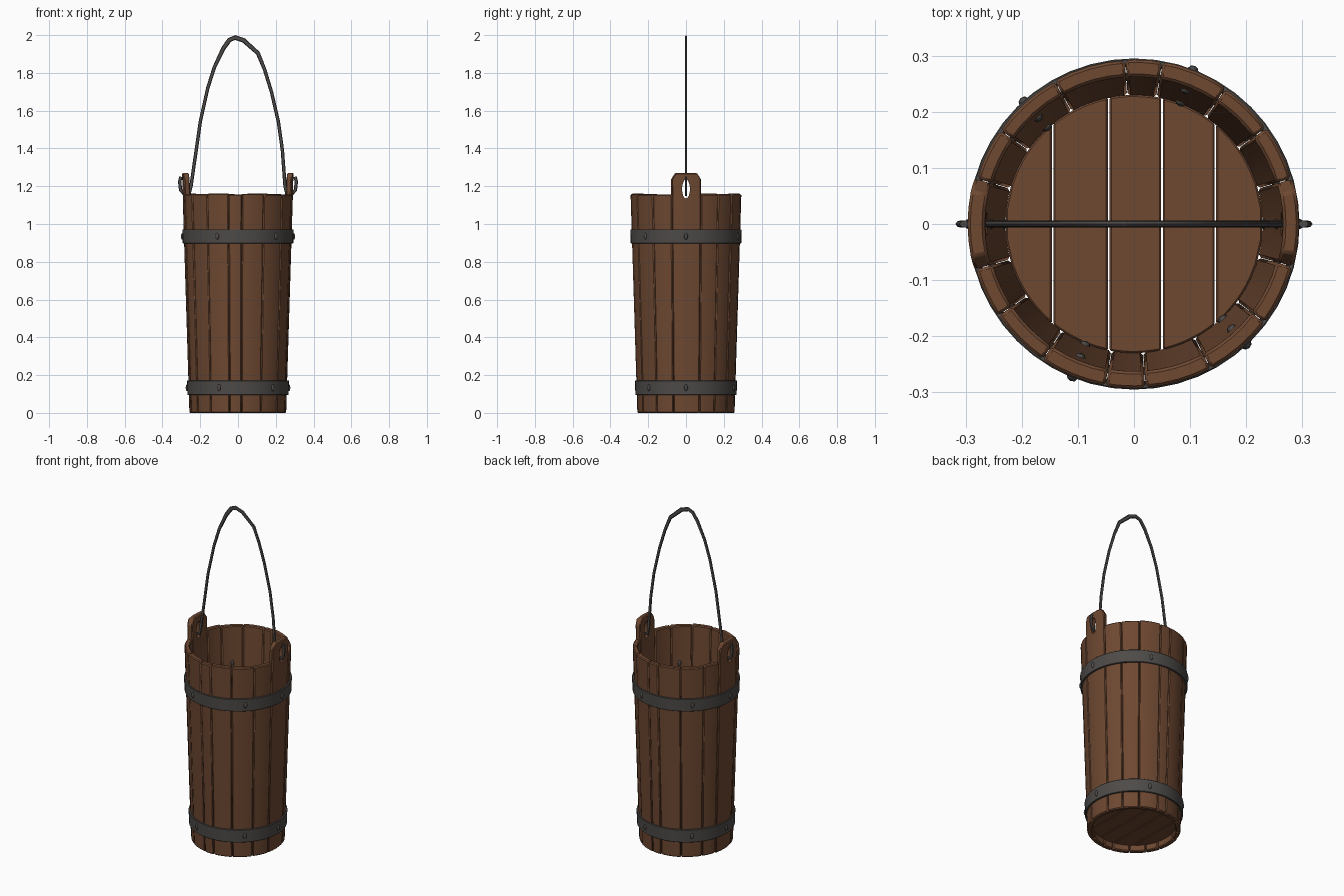
import bpy, bmesh, math, random
from mathutils import Vector

random.seed(4)
if "Cube" in bpy.data.objects:
    bpy.data.objects.remove(bpy.data.objects["Cube"])

RIM = 1.16


def material(name, color):
    m = bpy.data.materials.new(name)
    m.use_nodes = True
    m.diffuse_color = color
    m.node_tree.nodes["Principled BSDF"].inputs["Base Color"].default_value = color
    return m


wood = material("brown wood", (0.155, 0.065, 0.031, 1))
iron = material("dark iron", (0.075, 0.069, 0.065, 1))


def finish(name, bm, mat, smooth=True, bevel=0):
    bmesh.ops.recalc_face_normals(bm, faces=bm.faces[:])
    mesh = bpy.data.meshes.new(name)
    bm.to_mesh(mesh)
    bm.free()
    ob = bpy.data.objects.new(name, mesh)
    bpy.context.collection.objects.link(ob)
    mesh.materials.append(mat)
    if bevel:
        mod = ob.modifiers.new("Bevel", 'BEVEL')
        mod.width, mod.segments, mod.limit_method = bevel, 1, 'ANGLE'
        mod.angle_limit = math.radians(50)
    if smooth:
        bpy.ops.object.select_all(action='DESELECT')
        ob.select_set(True)
        bpy.context.view_layer.objects.active = ob
        bpy.ops.object.shade_smooth_by_angle(angle=math.radians(30))
    return ob


def polar(r, a, z):
    return Vector((r * math.cos(a), r * math.sin(a), z))


def outer(z):
    return 0.256 + 0.031 * z


def inner(z):
    return 0.229 + 0.029 * z


def sweep(bm, sections, closed=False):
    """Skin a row of equal cross-sections."""
    rings = [[bm.verts.new(p) for p in s] for s in sections]
    n = len(rings[0])
    pairs = list(zip(rings, rings[1:]))
    if closed:
        pairs.append((rings[-1], rings[0]))
    for a, b in pairs:
        for i in range(n):
            j = (i + 1) % n
            bm.faces.new((a[i], a[j], b[j], b[i]))
    if not closed:
        bm.faces.new(rings[0])
        bm.faces.new(rings[-1])


def stave(name, start, end, tall=False):
    """One board of the wall; tall ones become the handle lugs."""
    bm = bmesh.new()
    gap, shift = 0.12, random.uniform(-0.002, 0.002)
    top = RIM + random.uniform(-0.004, 0.002)
    steps = (0, 0.06, 0.14, 0.32, 0.5, 0.68, 0.86, 0.94, 1) if tall else (0, 0.25, 0.5, 0.75, 1)
    sections = []
    for t in steps:
        a = math.radians(start + gap + (end - start - 2 * gap) * t)
        z = top
        if tall:
            z = 1.27 - 0.035 * max(0, abs(t - 0.5) - 0.36) / 0.14
        sections.append([polar(outer(0) + shift, a, 0), polar(outer(z) + shift, a, z),
                         polar(inner(z), a, z), polar(inner(0), a, 0)])
    sweep(bm, sections)
    return finish(name, bm, wood, bevel=0.005)


# Wall boards of uneven width, with the two lug boards at the sides
seams = [-15, 16, 36, 56, 80, 93, 119, 145, 164, 196, 214, 236, 260, 274, 298, 323, 345]
for i, (a, b) in enumerate(zip(seams, seams[1:])):
    lug = i in (0, 8)
    board = stave("lug_stave" if lug else "stave", a, b, lug)
    if lug:
        # Oval handle hole cut through the lug
        bpy.ops.mesh.primitive_cylinder_add(vertices=16, radius=1, depth=0.3,
                                            location=(0.28 if i == 0 else -0.28, 0, 1.185),
                                            rotation=(0, math.pi / 2, 0))
        cutter = bpy.context.object
        cutter.scale = (0.05, 0.021, 1)
        cutter.hide_render = True
        cut = board.modifiers.new("Hole", 'BOOLEAN')
        cut.operation, cut.object, cut.solver = 'DIFFERENCE', cutter, 'EXACT'
        bpy.context.view_layer.update()
        graph = bpy.context.evaluated_depsgraph_get()
        result = bpy.data.meshes.new_from_object(board.evaluated_get(graph))
        board.modifiers.clear()
        board.data = result
        bpy.data.objects.remove(cutter)

# Floor planks running front to back
R = 0.23
edges = [-R, -0.145, -0.045, 0.05, 0.145, R]
for a, b in zip(edges, edges[1:]):
    bm = bmesh.new()
    xs = [a + 0.0015 + (b - a - 0.003) * k / 8 for k in range(9)]
    rim = [(x, math.sqrt(R * R - x * x)) for x in xs]
    outline = rim + [(x, -y) for x, y in reversed(rim)]
    sweep(bm, [[(x, y, z) for x, y in outline] for z in (0.035, 0.06)])
    finish("floor_plank", bm, wood, smooth=False, bevel=0.003)

# Iron hoops with rivets showing outside and inside
for label, low, high in (("lower", 0.095, 0.172), ("upper", 0.897, 0.972)):
    bm = bmesh.new()
    lift = 0.009
    sections = []
    for k in range(48):
        a = math.tau * k / 48
        sections.append([polar(outer(low) - 0.003, a, low), polar(outer(low) + lift, a, low),
                         polar(outer(high) + lift, a, high), polar(outer(high) - 0.003, a, high)])
    sweep(bm, sections, closed=True)
    finish(label + "_hoop", bm, iron, bevel=0.002)
    mid = (low + high) / 2
    for angle in (0, 69, 132, 180, 248, 313):
        for r in (outer(mid) + lift, inner(mid)):
            bpy.ops.mesh.primitive_uv_sphere_add(segments=8, ring_count=6, radius=1)
            rivet = bpy.context.object
            rivet.name = label + "_rivet"
            rivet.scale = (0.008, 0.01, 0.018)
            rivet.rotation_euler.z = math.radians(angle)
            rivet.location = polar(r, math.radians(angle), mid)
            rivet.data.materials.append(iron)
            bpy.ops.object.shade_smooth_by_angle(angle=math.radians(60))

# Hand-bent wire handle, hooked through both lugs
hook = [(0.302, 1.25), (0.309, 1.225), (0.304, 1.18), (0.283, 1.155), (0.258, 1.16), (0.249, 1.2)]
arch = [(-0.225, 1.365), (-0.2, 1.54), (-0.16, 1.72), (-0.125, 1.83), (-0.077, 1.93),
        (-0.045, 1.975), (-0.015, 1.987), (0.03, 1.972), (0.105, 1.905), (0.14, 1.82),
        (0.177, 1.7), (0.214, 1.54), (0.235, 1.39)]
path = [Vector((-x, 0, z)) for x, z in hook] + [Vector((x, 0, z)) for x, z in arch]
path += [Vector((x, 0, z)) for x, z in reversed(hook)]
bm = bmesh.new()
sections = []
for i, p in enumerate(path):
    along = (path[min(i + 1, len(path) - 1)] - path[max(i - 1, 0)]).normalized()
    side = Vector((-along.z, 0, along.x))
    wide = 0.009 + 0.004 * max(0, (p.z - 1.8) / 0.2)
    ring = [math.tau * k / 8 for k in range(8)]
    sections.append([p + side * wide * math.cos(t) + Vector((0, 0.0065 * math.sin(t), 0)) for t in ring])
sweep(bm, sections)
finish("wire_handle", bm, iron)
